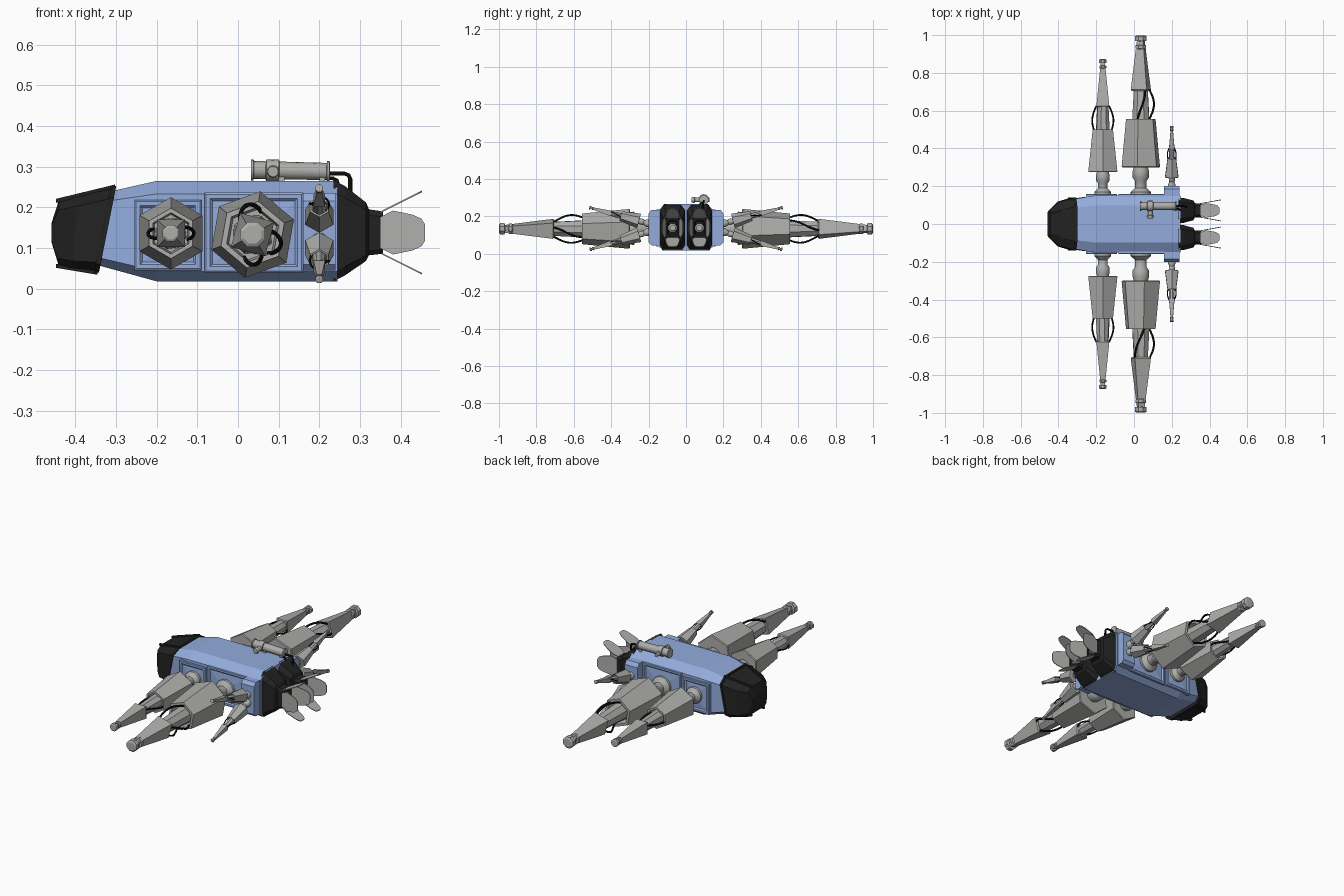
import bpy, bmesh, math
from mathutils import Vector

if "Cube" in bpy.data.objects:
    bpy.data.objects.remove(bpy.data.objects["Cube"])


def material(name, r, g, b):
    m = bpy.data.materials.new(name)
    m.diffuse_color = (r, g, b, 1)
    m.use_nodes = True
    m.node_tree.nodes["Principled BSDF"].inputs["Base Color"].default_value = m.diffuse_color
    return m


BLUE = material("hull blue", 0.29, 0.41, 0.72)
GREY = material("machine grey", 0.42, 0.42, 0.41)
BLACK = material("armour black", 0.016, 0.016, 0.016)
CABLE = material("cable black", 0.004, 0.004, 0.004)


def loft(name, rings, mat, smooth=False):
    """Skin a list of equal-length rings and cap both ends."""
    bm = bmesh.new()
    vs = [[bm.verts.new(p) for p in r] for r in rings]
    n = len(rings[0])
    for a, b in zip(vs, vs[1:]):
        for i in range(n):
            j = (i + 1) % n
            bm.faces.new((a[i], a[j], b[j], b[i]))
    bm.faces.new(vs[0][::-1])
    bm.faces.new(vs[-1])
    bmesh.ops.recalc_face_normals(bm, faces=bm.faces)
    me = bpy.data.meshes.new(name)
    bm.to_mesh(me)
    bm.free()
    me.materials.append(mat)
    ob = bpy.data.objects.new(name, me)
    bpy.context.collection.objects.link(ob)
    if smooth:
        bpy.ops.object.select_all(action='DESELECT')
        ob.select_set(True)
        bpy.context.view_layer.objects.active = ob
        bpy.ops.object.shade_smooth_by_angle(angle=math.radians(40))
    return ob


def frame(d):
    d = Vector(d).normalized()
    u = Vector((0, 1, 0)) if abs(d.x) > 0.9 else Vector((1, 0, 0))
    return d, u, d.cross(u)


def turned(name, o, d, profile, n, mat, rot=0, smooth=False):
    """n-sided solid along d from (distance, radius) pairs."""
    d, u, v = frame(d)
    ang = [math.radians(rot) + 2 * math.pi * i / n for i in range(n)]
    rings = [[Vector(o) + d * t + (u * math.cos(a) + v * math.sin(a)) * r for a in ang]
             for t, r in profile]
    return loft(name, rings, mat, smooth)


def cable(name, pts, r):
    cu = bpy.data.curves.new(name, 'CURVE')
    cu.dimensions = '3D'
    cu.bevel_depth = r
    cu.bevel_resolution = 1
    cu.use_fill_caps = True
    sp = cu.splines.new('POLY')
    sp.points.add(len(pts) - 1)
    for q, p in zip(sp.points, pts):
        q.co = (*p, 1)
    cu.materials.append(CABLE)
    bpy.context.collection.objects.link(bpy.data.objects.new(name, cu))


def section(x, slant, w, zb, zt, cy=0, top=0.65, low=0.78):
    """Eight-sided hull section, optionally leaning in x."""
    h = zt - zb
    half = [(top * w, zt), (w, zt - 0.13 * h), (w, zb + 0.1 * h), (low * w, zb)]
    pts = half + [(-y, z) for y, z in reversed(half)]
    return [(x + slant * (z - 0.14), cy + y, z) for y, z in pts]


# Hull and rear shoulder block
loft("hull", [section(-0.33, 0.2, 0.132, 0.058, 0.24), section(-0.2, 0, 0.152, 0.018, 0.265),
              section(0.245, 0, 0.152, 0.018, 0.265)], BLUE)
loft("shoulder_block", [[(x, y, z) for y, z in
     [(0.185, 0.235), (0.2, 0.215), (0.2, 0.06), (0.185, 0.045),
      (-0.185, 0.045), (-0.2, 0.06), (-0.2, 0.215), (-0.185, 0.235)]] for x in (0.16, 0.24)], BLUE)

# Nose armour with rim and corner ridges
loft("nose", [section(-0.328, 0.2, 0.137, 0.045, 0.248), section(-0.40, 0.08, 0.118, 0.05, 0.226),
              section(-0.442, 0, 0.082, 0.06, 0.213), section(-0.459, 0, 0.062, 0.115, 0.16)], BLACK)
loft("nose_rim", [section(-0.322, 0.2, 0.139, 0.04, 0.252), section(-0.334, 0.2, 0.139, 0.04, 0.252)], BLACK)
for s in (1, -1):
    for za, zb in ((0.252, 0.217), (0.04, 0.057)):
        xa = -0.325 + 0.2 * (za - 0.14)
        loft("nose_ridge", [[(x, s * y + a, z + b) for a, b in
             ((-0.005, -0.006), (0.005, -0.006), (0.005, 0.004), (-0.005, 0.004))]
             for x, y, z in ((xa, 0.09, za), (-0.447, 0.055, zb))], BLACK)


# Framed side panels
def panel(x0, x1, z0, z1, s):
    rings = [[(x0 + i, s * y, z0 + i), (x1 - i, s * y, z0 + i), (x1 - i, s * y, z1 - i), (x0 + i, s * y, z1 - i)]
             for y, i in ((0.14, 0), (0.157, 0), (0.16, 0.004), (0.16, 0.014), (0.154, 0.02), (0.158, 0.06))]
    loft("side_panel", rings, BLUE)


# Arm: round mount, hexagonal housing, barrel, sleeve, tip and cables
def arm(name, o, d, k, rot, sleeve_rot, angles):
    """k holds distances and radii of the parts."""
    h0, h1, R, r, s0, s1, sr, er = k
    turned(name + "_mount", o, d, [(-0.02, R * .5), (0.015, R * .5), (0.022, R * .42), (0.035, R * .28),
           (h0 * .5, R * .28), (h0 * .62, R * .4), (h0 * .85, R * .4), (h0 + .004, R * .34)], 20, GREY, 0, True)
    turned(name + "_housing", o, d, [(h0, R * .5), (h0, R * .96), (h0 + .004, R), (h1, r),
           (h1, r * .82), (h1 - (h1 - h0) * .2, r * .75)], 6, GREY, rot)
    turned(name + "_barrel", o, d, [(h1 - (h1 - h0) * .3, sr * .95), (s0 + .01, sr * .72)], 8, GREY, rot)
    turned(name + "_sleeve", o, d, [(s0, sr), (s0 + .006, sr * 1.12), (s1, er)], 4, GREY, sleeve_rot)
    g = er * 1.1
    turned(name + "_tip", o, d, [(s1 - g * 1.7, g * .9), (s1 - g * 1.5, g * 1.15), (s1 - g * .9, g * 1.15),
           (s1 - g * .8, g * .7), (s1 - g * .1, g * .7), (s1, g * 1.25), (s1 + g * .9, g * 1.25),
           (s1 + g * 1.1, g * .9)], 8, GREY, 22.5)
    ax, u, v = frame(d)
    for a0, a1 in angles:
        pts = []
        for i in range(11):
            f = i / 10
            t = h1 - 0.015 + (s0 + 0.02 - h1) * f
            rad = r * .72 * (1 - f) + sr * .85 * f + r * .25 * math.sin(math.pi * f)
            a = math.radians(a0 + (a1 - a0) * f)
            pts.append(Vector(o) + ax * t + (u * math.cos(a) + v * math.sin(a)) * rad)
        cable(name + "_cable", pts, max(0.0028, R * .05))


for s in (1, -1):
    panel(-0.255, -0.09, 0.045, 0.218, s)
    panel(-0.083, 0.16, 0.04, 0.236, s)
    arm("front_arm", (-0.165, s * 0.155, 0.136), (0, s, 0),
        (0.12, 0.345, 0.089, 0.062, 0.465, 0.698, 0.043, 0.016), 30, 45, [(165, 200), (-20, 25)])
    arm("main_arm", (0.036, s * 0.155, 0.133), (0, s, 0),
        (0.145, 0.402, 0.108, 0.083, 0.55, 0.815, 0.055, 0.024), 20, 30, [(70, 130), (-50, 10), (-110, -60)])
    for name, z, dz in (("upper_small_arm", 0.16, 0.27), ("lower_small_arm", 0.118, -0.30)):
        arm(name, (0.2, s * 0.195, z), (0, s, dz),
            (0.058, 0.16, 0.04, 0.026, 0.21, 0.325, 0.018, 0.0075), 30, 45, [(150, 200), (-20, 30)])

    # Rear thruster pods
    cy = s * 0.072
    loft("thruster_pod", [section(0.235, 0, 0.068, 0.018, 0.267, cy), section(0.262, 0, 0.066, 0.032, 0.253, cy),
         section(0.315, 0, 0.052, 0.068, 0.212, cy), section(0.322, 0, 0.038, 0.082, 0.195, cy),
         section(0.357, 0, 0.036, 0.086, 0.19, cy), section(0.357, 0, 0.028, 0.096, 0.18, cy),
         section(0.335, 0, 0.022, 0.105, 0.172, cy)], BLACK)
    turned("thruster_core", (0.33, cy, 0.138), (1, 0, 0), [(0, .026), (.022, .026), (.03, .016)], 8, GREY, 22.5)

    # Four flared flaps around each nozzle
    for ny, nz in ((1, 0), (-1, 0), (0, 1), (0, -1)):
        n = Vector((0, ny, nz))
        side = Vector((0, -nz, ny))
        base = Vector((0.35, cy, 0.138)) + n * (0.036 if ny else 0.05)
        ax = Vector((1, 0, 0)) + n * (0.18 if ny else 0.5)
        wid, ln = (1.0, 0.11) if ny else (0.72, 0.102)
        half = [(0, 0.038), (0.28, 0.054), (0.72, 0.044), (0.92, 0.034), (1, 0.02)]
        outline = half + [(l, -w) for l, w in reversed(half)]
        loft("nozzle_flap", [[base + ax * (l * ln) + side * (w * wid) + n * t for l, w in outline]
             for t in (-0.002, 0.002)], GREY)

# Roof canister with cross stub, brackets and hose
turned("roof_canister", (0.032, 0.095, 0.292), (1, 0, -0.02),
       [(0, .018), (0, .026), (.006, .026), (.007, .022), (.036, .022), (.038, .027), (.068, .027), (.07, .022),
        (.186, .021), (.187, .026), (.193, .026), (.194, .015)], 16, GREY, 0, True)
turned("canister_stub", (0.086, 0.03, 0.288), (0, 1, 0),
       [(0, .013), (0.008, .016), (.016, .016), (.018, .012), (.095, .012)], 12, GREY, 0, True)
for x in (0.1, 0.2):
    loft("canister_bracket", [[(x, 0.08, z), (x + .014, 0.08, z), (x + .014, 0.11, z), (x, 0.11, z)]
                              for z in (0.24, 0.285)], GREY)
cable("canister_hose", [(0.22, 0.095, 0.283), (0.262, 0.095, 0.283), (0.272, 0.094, 0.279),
                        (0.276, 0.092, 0.27), (0.276, 0.09, 0.235)], 0.0055)
cable("canister_hose_low", [(0.22, 0.085, 0.272), (0.232, 0.08, 0.272), (0.243, 0.075, 0.266),
                            (0.248, 0.07, 0.25)], 0.005)
